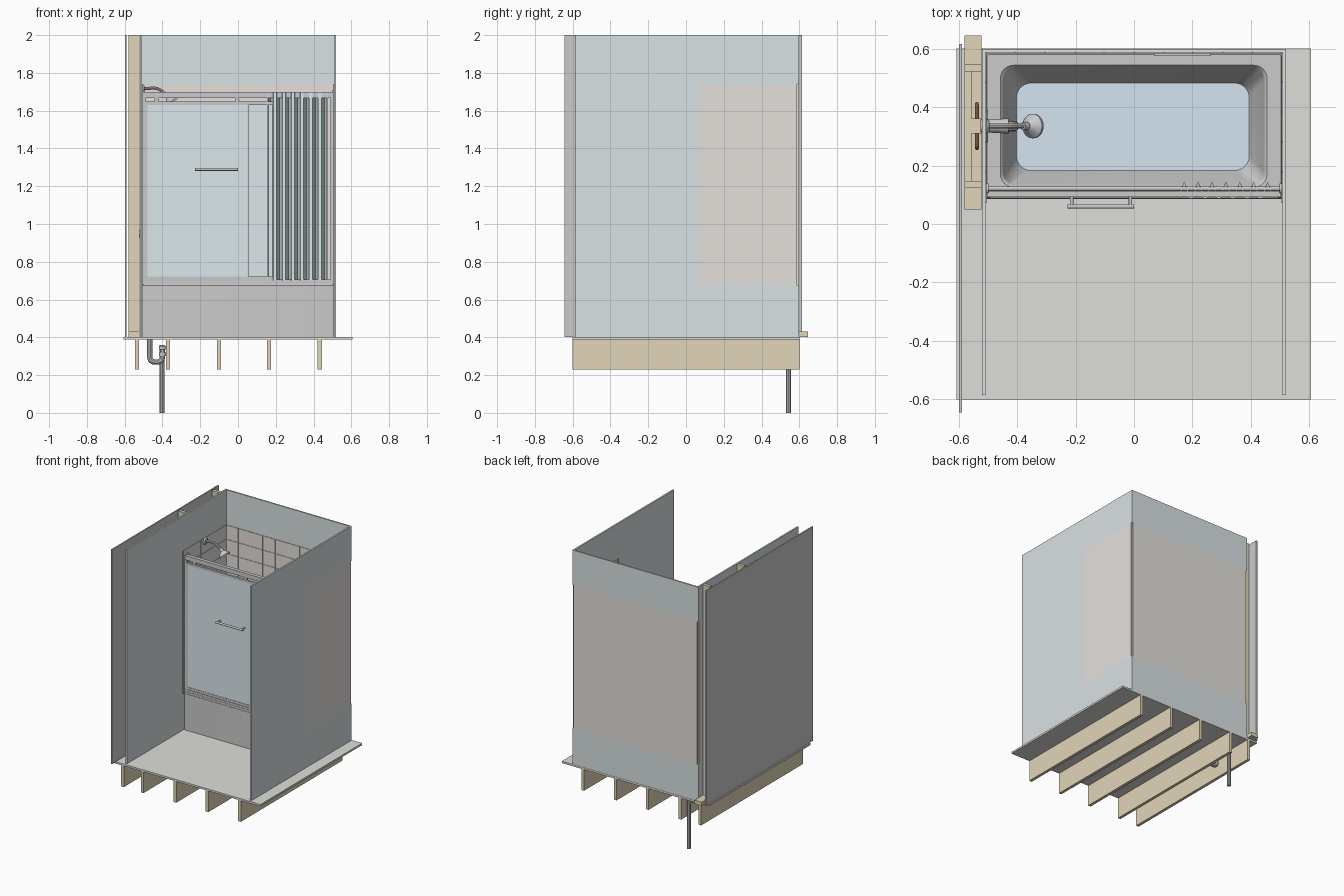
import bpy, bmesh
from math import pi, cos, sin
from mathutils import Matrix, Vector

if "Cube" in bpy.data.objects:
    bpy.data.objects.remove(bpy.data.objects["Cube"])


def mat(name, r, g, b):
    m = bpy.data.materials.new(name)
    m.diffuse_color = (r, g, b, 1)
    m.use_nodes = True
    m.node_tree.nodes["Principled BSDF"].inputs["Base Color"].default_value = m.diffuse_color
    return m


WALL = mat("wall_paint", .70, .76, .77)
TILE = mat("tile", .78, .75, .72)
WOOD = mat("wood", .76, .66, .48)
FLOOR = mat("floor", .73, .73, .70)
GLASS = mat("glass", .72, .81, .84)
COPPER = mat("copper", .70, .36, .22)
WATER = mat("water", .66, .78, .88)


def finish(name, bm, m=None, smooth=False):
    me = bpy.data.meshes.new(name)
    bmesh.ops.recalc_face_normals(bm, faces=bm.faces)
    bm.to_mesh(me)
    bm.free()
    ob = bpy.data.objects.new(name, me)
    bpy.context.collection.objects.link(ob)
    if m:
        me.materials.append(m)
    if smooth:
        bpy.ops.object.select_all(action='DESELECT')
        ob.select_set(True)
        bpy.context.view_layer.objects.active = ob
        bpy.ops.object.shade_smooth_by_angle()
    return ob


def boxes(name, items, m=None):
    """Each item is (x0, x1, y0, y1, z0, z1)."""
    bm = bmesh.new()
    for a, b, c, d, e, f in items:
        bmesh.ops.create_cube(bm, size=1, matrix=Matrix.Translation(((a+b)/2, (c+d)/2, (e+f)/2))
                              @ Matrix.Diagonal((b-a, d-c, f-e, 1)))
    return finish(name, bm, m)


def cone(name, p, q, r1, r2=None, m=None, n=24):
    p, q = Vector(p), Vector(q)
    bm = bmesh.new()
    rot = (q-p).to_track_quat('Z', 'Y').to_matrix().to_4x4()
    bmesh.ops.create_cone(bm, cap_ends=True, segments=n, radius1=r1, radius2=r1 if r2 is None else r2,
                          depth=(q-p).length, matrix=Matrix.Translation((p+q)/2) @ rot)
    return finish(name, bm, m, True)


def tube(name, pts, r, bend=.03, m=None):
    """Pipe through points with rounded bends."""
    pts = [Vector(p) for p in pts]
    path = [pts[0]]
    for a, b, c in zip(pts, pts[1:], pts[2:]):
        s, e = b+(a-b).normalized()*bend, b+(c-b).normalized()*bend
        path += [s*(1-t)**2+b*2*t*(1-t)+e*t*t for t in (i/8 for i in range(9))]
    path.append(pts[-1])
    cu = bpy.data.curves.new(name, 'CURVE')
    cu.dimensions = '3D'
    cu.bevel_depth, cu.bevel_resolution, cu.use_fill_caps = r, 3, True
    sp = cu.splines.new('POLY')
    sp.points.add(len(path)-1)
    for pt, co in zip(sp.points, path):
        pt.co = (*co, 1)
    ob = bpy.data.objects.new(name, cu)
    bpy.context.collection.objects.link(ob)
    if m:
        cu.materials.append(m)
    bpy.ops.object.select_all(action='DESELECT')
    ob.select_set(True)
    bpy.context.view_layer.objects.active = ob
    bpy.ops.object.convert(target='MESH')
    bpy.ops.object.shade_smooth_by_angle()


def rounded_loop(bm, x0, x1, y0, y1, z, r, n=8):
    vs = []
    for k, (cx, cy) in enumerate([(x1-r, y1-r), (x0+r, y1-r), (x0+r, y0+r), (x1-r, y0+r)]):
        for i in range(n+1):
            a = (k+i/n)*pi/2
            vs.append(bm.verts.new((cx+r*cos(a), cy+r*sin(a), z)))
    return vs


def loft(name, rings, m=None):
    bm = bmesh.new()
    loops = [rounded_loop(bm, *r) for r in rings]
    for a, b in zip(loops, loops[1:]):
        for i in range(len(a)):
            j = (i+1) % len(a)
            bm.faces.new((a[i], a[j], b[j], b[i]))
    bm.faces.new(loops[-1])
    return finish(name, bm, m, True)


# Floor and joists
boxes("floor", [(-.607, .605, -.6, .6, .388, .402)], FLOOR)
for i, x in enumerate((-.534, -.37, -.1, .164, .433)):
    boxes(f"joist_{i+1}", [(x-.011, x+.011, -.6, .6, .23, .388)], WOOD)

# Walls: painted board with tile backer let into the bath end
B, T = .675, 1.74
for name, a, b in (("left_wall", -.52, -.508), ("right_wall", .508, .52)):
    boxes(name, [(a, b, -.585, .077, .402, 2), (a, b, .077, .598, .402, B), (a, b, .077, .598, T, 2)], WALL)
    boxes(name+"_backer", [(a, b, .077, .588, B, T)], TILE)
boxes("back_wall", [(-.52, .52, .587, .598, .402, B), (-.52, .52, .587, .598, T, 2)], WALL)
boxes("back_wall_backer", [(-.51, .51, .587, .598, B, T)], TILE)
boxes("outer_left_wall", [(-.599, -.589, -.644, .615, .402, 2)])

# Wall tiles with grout gaps
g, rows, cols = .001, 10, 10
dz, dx, dy = (T-B)/rows, 1.016/cols, .509/5
boxes("back_tiles", [(-.508+i*dx+g, -.508+(i+1)*dx-g, .583, .588, B+k*dz+g, B+(k+1)*dz-g)
                     for i in range(cols) for k in range(rows)], TILE)
for name, a in (("left_tiles", -.509), ("right_tiles", .504)):
    boxes(name, [(a, a+.005, .077+j*dy+g, .077+(j+1)*dy-g, B+k*dz+g, B+(k+1)*dz-g)
                 for j in range(5) for k in range(rows)], TILE)
for s, name in ((-1, "left_tile_trim"), (1, "right_tile_trim")):
    boxes(name, [(s*.5055-.003, s*.5055+.003, .073, .079, B, T)])
boxes("soap_shelf", [(.068, .263, .575, .585, 1.15, 1.17)])

# Stud wall
boxes("wall_framing", [(-.58, -.522, .05, .645, .402, .43)] +
      [(-.58, -.522, y-.012, y+.012, .43, 2) for y in (.135, .534)], WOOD)
boxes("blocking", [(-.58, -.555, .147, .522, z-.04, z+.04) for z in (.95, 1.7)] +
      [(-.555, -.524, .31, .36, 1.68, 1.74)], WOOD)

# Supply plumbing inside the wall
PX, PY = -.537, .335
for s, name in ((1, "hot_supply"), (-1, "cold_supply")):
    tube(name, [(PX, PY+s*.075, .37), (PX, PY+s*.075, .95), (PX, PY, .95)], .007, .015, COPPER)
tube("shower_riser", [(PX, PY, .82), (PX, PY, 1.70)], .007, m=COPPER)
cone("valve_body", (PX-.015, PY, .95), (PX+.02, PY, .95), .022, m=COPPER)

# Bathtub and water
loft("bathtub", [(-.506, .506, .086, .583, .402, .006), (-.506, .506, .086, .583, .674, .006),
                 (-.502, .502, .09, .579, .68, .006),
                 (-.457, .455, .126, .543, .68, .045), (-.449, .447, .132, .537, .672, .045),
                 (-.403, .395, .182, .483, .47, .05), (-.385, .377, .2, .465, .442, .05)])
loft("water", [(-.398, .39, .187, .478, .455, .05), (-.402, .394, .183, .482, .472, .05)], WATER)

# Waste plumbing
tube("waste_trap", [(-.467, PY, .60), (-.467, PY, .269), (-.40, PY, .269), (-.40, PY, .34),
                    (-.403, .543, .34)], .014, .03)
tube("drain_stack", [(-.403, .543, 0), (-.403, .543, .36)], .0135)
for z in (.31, .345):
    cone(f"trap_collar_{int(z*1000)}", (-.40, PY, z-.01), (-.40, PY, z+.01), .019)

# Shower arm and head
cone("shower_flange", (-.505, PY, 1.715), (-.495, PY, 1.715), .028, .018)
tube("shower_arm", [(-.505, PY, 1.715), (-.43, PY, 1.722), (-.37, PY, 1.68)], .0085, .025)
cone("shower_neck", (-.38, PY, 1.69), (-.362, PY, 1.672), .013)
cone("shower_head", (-.366, PY, 1.677), (-.348, PY, 1.654), .014, .042)
cone("shower_face", (-.348, PY, 1.654), (-.343, PY, 1.647), .042)

# Valve trim and bath spout
cone("valve_plate", (-.506, PY, .95), (-.499, PY, .95), .06, .055)
cone("valve_knob", (-.5, PY, .95), (-.43, PY, .95), .022, .026)
tube("bath_spout", [(-.506, PY, .78), (-.42, PY, .78), (-.41, PY, .745)], .018, .02)
cone("overflow_cover", (-.446, PY, .6), (-.43, PY, .598), .026)
cone("tub_drain", (-.34, PY, .441), (-.34, PY, .446), .02)

# Door tracks and end posts
boxes("top_track", [(-.503, .503, .092, .113, 1.668, 1.70)])
boxes("bottom_track", [(-.503, .503, .087, .12, .68, .69), (-.503, .503, .089, .093, .69, .705),
                       (-.503, .503, .112, .116, .69, .705)])
boxes("door_posts", [(-.503, -.49, .09, .116, .69, 1.67), (.49, .503, .09, .116, .69, 1.67)])

# Sliding panel with frame, rollers and towel bar
boxes("door_glass", [(-.488, .053, .097, .101, .71, 1.64), (.053, .195, .104, .108, .71, 1.64)], GLASS)
boxes("door_frame", [(-.49, .195, .094, .110, .702, .722), (-.49, .195, .094, .110, 1.63, 1.648),
                     (-.49, -.48, .094, .104, .71, 1.64), (.05, .055, .095, .11, .71, 1.64)])
for i, x in enumerate((-.43, -.005)):
    cone(f"door_roller_{i+1}", (x, .096, 1.657), (x, .11, 1.657), .012)
cone("towel_bar", (-.227, .06, 1.289), (0, .06, 1.289), .0075)
for i, x in enumerate((-.213, -.012)):
    cone(f"towel_bar_post_{i+1}", (x, .06, 1.289), (x, .098, 1.289), .006)

# Curtain rod, rings and gathered curtain
cone("curtain_rod", (-.505, .121, 1.69), (.505, .121, 1.69), .0075)
for s, name in ((-1, "left_rod_flange"), (1, "right_rod_flange")):
    cone(name, (s*.507, .121, 1.69), (s*.498, .121, 1.69), .018)
bm = bmesh.new()
prof = []
for i in range(7):
    x = .172+i*.0475
    prof += [(x-.017, .089), (x-.011, .120), (x, .146), (x+.011, .120), (x+.017, .089)]
low = [bm.verts.new((x, y, .70)) for x, y in prof]
top = [bm.verts.new((x, y, 1.70)) for x, y in prof]
for i in range(len(prof)-1):
    bm.faces.new((low[i], low[i+1], top[i+1], top[i]))
curtain = finish("curtain", bm, GLASS)
sol = curtain.modifiers.new("thickness", 'SOLIDIFY')
sol.thickness = .003
